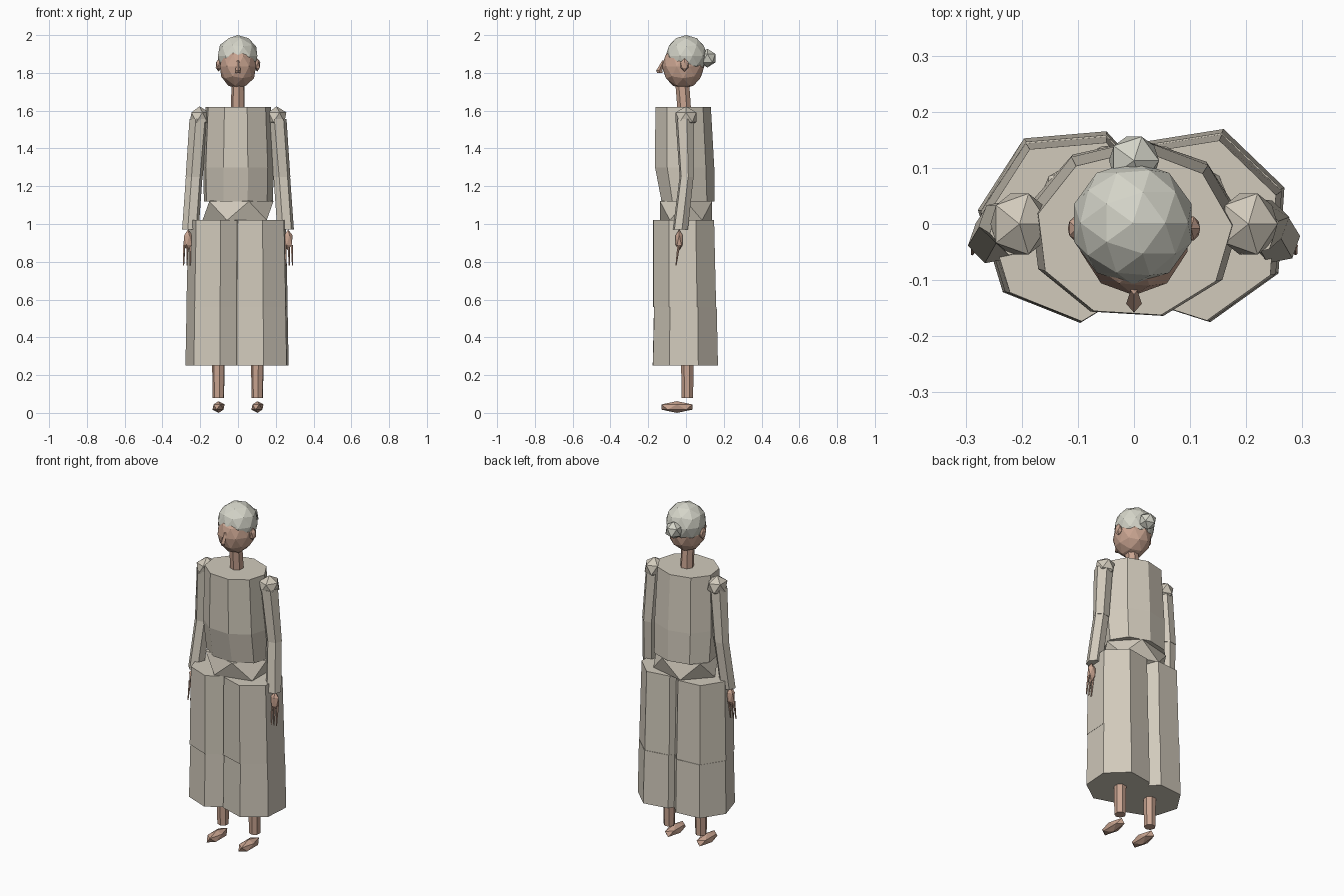
import bpy, bmesh
from math import sin, cos, radians, tau
from mathutils import Matrix

cube = bpy.data.objects.get("Cube")
if cube:
    bpy.data.objects.remove(cube)


def material(name, rgb):
    m = bpy.data.materials.new(name)
    m.use_nodes = True
    colour = (*rgb, 1)
    m.diffuse_color = colour
    m.node_tree.nodes["Principled BSDF"].inputs["Base Color"].default_value = colour
    return m


CLOTH = material("beige cloth", (0.64, 0.59, 0.50))
HAIR = material("grey hair", (0.66, 0.66, 0.58))
SKIN = material("skin", (0.58, 0.37, 0.28))


def finish(name, bm, mat):
    bmesh.ops.recalc_face_normals(bm, faces=bm.faces)
    mesh = bpy.data.meshes.new(name)
    bm.to_mesh(mesh)
    bm.free()
    mesh.materials.append(mat)
    ob = bpy.data.objects.new(name, mesh)
    bpy.context.collection.objects.link(ob)
    return ob


def ball(name, centre, radii, mat, detail=1):
    """Faceted icosphere stretched to three radii."""
    bm = bmesh.new()
    bmesh.ops.create_icosphere(
        bm, subdivisions=detail, radius=1,
        matrix=Matrix.Translation(centre) @ Matrix.Diagonal((*radii, 1)))
    return finish(name, bm, mat)


def prism(name, rings, sides, start, mat):
    """Loft through horizontal rings given as (x, y, z, rx, ry)."""
    bm = bmesh.new()
    loops = []
    for x, y, z, rx, ry in rings:
        angles = [radians(start) + tau * i / sides for i in range(sides)]
        loops.append([bm.verts.new((x + rx * cos(a), y + ry * sin(a), z)) for a in angles])
    for low, high in zip(loops, loops[1:]):
        for i in range(sides):
            j = (i + 1) % sides
            bm.faces.new((low[i], low[j], high[j], high[i]))
    bm.faces.new(loops[0])
    bm.faces.new(loops[-1])
    return finish(name, bm, mat)


# Head, hair and face
ball("head", (0, -0.015, 1.835), (0.1, 0.112, 0.12), SKIN, 2)
ball("hair", (-0.002, 0.002, 1.89), (0.11, 0.11, 0.11), HAIR, 2)
ball("hair_bun", (0, 0.113, 1.878), (0.05, 0.05, 0.05), HAIR)
prism("nose", [(0, -0.138, 1.80, 0.012, 0.014), (0, -0.142, 1.812, 0.014, 0.016),
               (0, -0.118, 1.865, 0.006, 0.008)], 4, 90, SKIN)
prism("neck", [(0, -0.008, 1.6, 0.037, 0.037), (0, -0.02, 1.76, 0.035, 0.038)], 7, 20, SKIN)

# Torso and faceted hips
prism("torso", [(0, 0.008, 1.12, 0.186, 0.143), (0, -0.010, 1.3, 0.19, 0.16),
                (0, -0.018, 1.62, 0.176, 0.15)], 9, 6, CLOTH)
ball("hips", (0, 0, 1.07), (0.21, 0.162, 0.112), CLOTH)

for side, s, start in (("left", 1, 73), ("right", -1, 69)):
    # Skirt half in two stacked panels
    prism(side + "_skirt_upper", [(s * 0.108, -0.004, 0.56, 0.167, 0.171),
                                  (s * 0.106, -0.009, 1.02, 0.158, 0.165)], 7, start, CLOTH)
    prism(side + "_skirt_lower", [(s * 0.11, 0, 0.25, 0.17, 0.177),
                                  (s * 0.108, 0, 0.56, 0.166, 0.17)], 7, start, CLOTH)

    # Shin and foot
    prism(side + "_shin", [(s * 0.103, 0.008, 0.08, 0.031, 0.031),
                           (s * 0.103, 0.008, 0.4, 0.037, 0.037)], 7, 20, SKIN)
    ball(side + "_foot", (s * 0.103, -0.048, 0.031), (0.036, 0.096, 0.031), SKIN)

    # Shoulder and sleeve
    ball(side + "_shoulder", (s * 0.204, 0, 1.565), (0.058, 0.064, 0.058), CLOTH)
    prism(side + "_upper_sleeve", [(s * 0.232, 0.004, 1.25, 0.046, 0.04),
                                   (s * 0.208, -0.006, 1.555, 0.05, 0.052)], 6, 12, CLOTH)
    prism(side + "_lower_sleeve", [(s * 0.252, -0.03, 0.97, 0.045, 0.042),
                                   (s * 0.232, 0.003, 1.25, 0.045, 0.039)], 6, 12, CLOTH)

    # Hand and fingers
    ball(side + "_hand", (s * 0.265, -0.036, 0.915), (0.027, 0.022, 0.056), SKIN)
    for i in range(3):
        x = 0.251 + 0.017 * i
        prism(f"{side}_finger_{i + 1}", [(s * (x + 0.003), -0.053, 0.78, 0.003, 0.003),
                                         (s * x, -0.038, 0.89, 0.007, 0.008)], 5, 0, SKIN)

    # Ear
    ball(side + "_ear", (s * 0.102, -0.008, 1.842), (0.018, 0.025, 0.035), SKIN)
